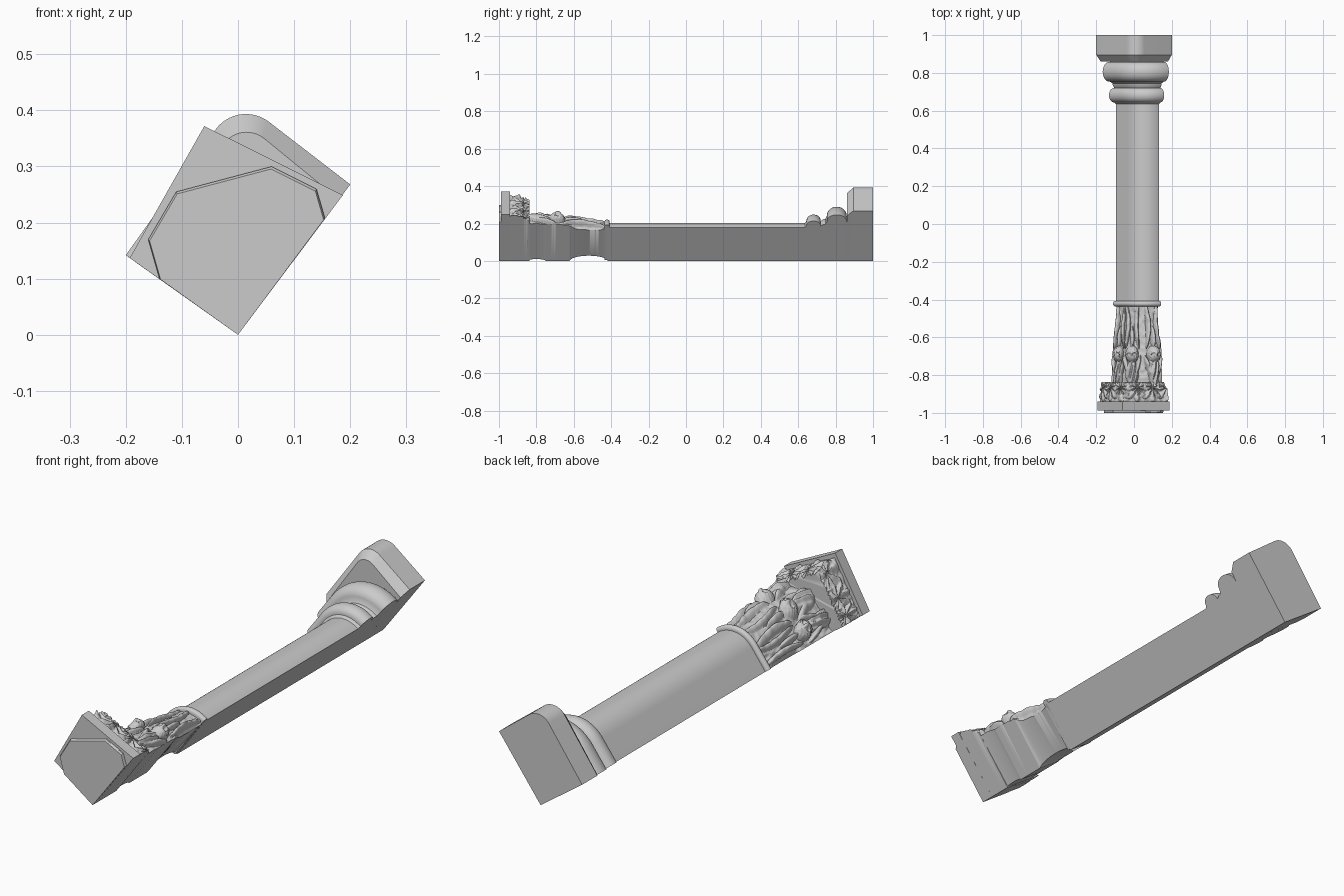
import bpy, bmesh, math
from mathutils import noise, Vector

if "Cube" in bpy.data.objects:
    bpy.data.objects.remove(bpy.data.objects["Cube"])

# Two flat cut planes meet along the y axis; the parts are lofted between them
U = Vector((0.598, 0.801))
V = Vector((-0.816, 0.578))
A0, A1 = math.atan2(U.y, U.x), math.atan2(V.y, V.x)


def arch(R, n=72):
    """Engaged-shaft section: round front, straight flank."""
    c = 0.105
    pts = []
    for i in range(n + 1):
        a = math.pi / 2 * i / n
        e = 2 / 2.15
        pts.append(U * (c + R * math.cos(a) ** e) + V * (R * math.sin(a) ** e))
    pts[-1] = U * c + V * R
    return pts + [V * R]


def rounded(p, r, n=16):
    """Three-corner outline with the middle corner rounded."""
    p = [Vector(q) for q in p]
    d0, d1 = (p[0] - p[1]).normalized(), (p[2] - p[1]).normalized()
    s, e = p[1] + d0 * r, p[1] + d1 * r
    c = s + e - p[1]
    arc = [c + (s - c) * math.cos(math.pi / 2 * i / n) + (e - c) * math.sin(math.pi / 2 * i / n)
           for i in range(n + 1)]
    return [p[0]] + arc + [p[2]]


def ray(poly, a):
    """Distance from the corner axis to an outline at angle a."""
    d = Vector((math.cos(a), math.sin(a)))
    for p, q in zip(poly, poly[1:]):
        c0, c1 = d.cross(p), d.cross(q)
        if c0 <= 1e-6 and c1 >= -1e-6 and c1 > c0:
            return p.lerp(q, min(1, max(0, -c0 / (c1 - c0)))).length
    return (poly[0] if a < (A0 + A1) / 2 else poly[-1]).length


def loft(name, rows, angle=35):
    """Rows are (y, outline, corner lift); outlines share one point count."""
    bm = bmesh.new()
    loops = []
    for y, pts, lift in rows:
        loops.append([bm.verts.new((0, y, lift))] + [bm.verts.new((p.x, y, p.y)) for p in pts])
    n = len(loops[0])
    for a, b in zip(loops, loops[1:]):
        for i in range(n):
            j = (i + 1) % n
            bm.faces.new((a[i], a[j], b[j], b[i]))
    bm.faces.new(loops[0])
    bm.faces.new(loops[-1])
    bmesh.ops.recalc_face_normals(bm, faces=bm.faces)
    me = bpy.data.meshes.new(name)
    bm.to_mesh(me)
    bm.free()
    ob = bpy.data.objects.new(name, me)
    bpy.context.collection.objects.link(ob)
    bpy.ops.object.select_all(action='DESELECT')
    ob.select_set(True)
    bpy.context.view_layer.objects.active = ob
    bpy.ops.object.shade_smooth_by_angle(angle=math.radians(angle))
    return ob


def ring(y, half, base, bulge, n=20):
    return [(y + half * math.cos(math.pi * i / n), base + bulge * math.sin(math.pi * i / n) ** 0.9)
            for i in range(n, -1, -1)]


# Plinth with chamfered inner edge
big = rounded([(0.2, 0.268), (0, 0.422), (-0.2, 0.142)], 0.07)
small = rounded([(0.18, 0.241), (0.005, 0.384), (-0.176, 0.125)], 0.055)
loft("plinth", [(0.86, small, 0), (0.895, big, 0), (1.0, big, 0)])

# Base mouldings and shaft
base = ([(0.635, 0.118)] + ring(0.682, 0.038, 0.128, 0.034) + [(0.735, 0.138), (0.745, 0.14)]
        + ring(0.806, 0.053, 0.155, 0.048) + [(0.861, 0.155)])
loft("base_mouldings", [(y, arch(r), 0) for y, r in base])
loft("shaft", [(-0.42, arch(0.118), 0), (0.64, arch(0.118), 0)])

# Neck ring under the capital
loft("neck_ring", [(y, arch(r), 0.006) for y, r in ring(-0.422, 0.014, 0.122, 0.014, 10)])

# Top slab of the capital with its raised bed
block = [Vector(p) for p in ((0.187, 0.249), (-0.06, 0.372), (-0.193, 0.137))]
bed = [Vector(p) for p in ((0.155, 0.208), (0.14, 0.26), (0.06, 0.3), (-0.11, 0.255), (-0.16, 0.17), (-0.14, 0.1))]
loft("slab_bed", [(-1.0, [p * 0.985 for p in bed], 0), (-0.994, bed, 0), (-0.98, bed, 0)])
loft("slab", [(-0.988, block, 0), (-0.94, block, 0)])

N = 190
ANG = [A0 + (A1 - A0) * i / N for i in range(N + 1)]


def dome(x, y):
    return math.sqrt(max(0.0, 1 - x * x - y * y))


def lerp_table(tab, y):
    for (y0, r0), (y1, r1) in zip(tab, tab[1:]):
        if y <= y1:
            return r0 + (r1 - r0) * (y - y0) / (y1 - y0)
    return tab[-1][1]


def leaf(s, y):
    """Fan-shaped leaves in two staggered rows."""
    best = 0
    for row, y0 in ((0, -0.845), (0.5, -0.895)):
        x = ((s / 0.085 + row) % 1 - 0.5) * 0.085
        t = y0 - y + 0.015
        a = math.atan2(x, t + 0.012)
        r = math.hypot(x, t)
        lobes = 0.5 + 0.5 * math.cos(a * 9)
        best = max(best, dome(r / (0.044 + 0.018 * lobes), 0) * (0.35 + 0.65 * lobes) * (0.8 + row * 0.4))
    return best * 0.02


# Leaf band below the slab
rb = [ray(block, a) for a in ANG]
rows = []
for k in range(49):
    y = -0.955 + 0.118 * k / 48
    f = 0.965 - 0.1 * max(0, (k - 10) / 38)
    pts, s = [], 0
    for i, a in enumerate(ANG):
        h = leaf(s, y) + 0.005 * noise.noise((s * 60, y * 60, 1)) if k > 3 else 0
        r = rb[i] * f + h - 0.008
        pts.append(Vector((math.cos(a), math.sin(a))) * r)
        s += 0.47 / N
    rows.append((y, pts, 0))
loft("leaf_band", rows, 50)

# Carved drum: standing figures above tied stems
RAD = [(-0.85, 0.145), (-0.76, 0.14), (-0.66, 0.138), (-0.58, 0.128), (-0.5, 0.118), (-0.4, 0.116)]
CENTRES = [math.radians(c) for c in (65, 93, 121)]


def figure(d, y, seed):
    # head with face and curled hair
    head = dome(d / 0.034, (y + 0.69) / 0.045)
    h = 0.045 * head
    if head > 0.3:
        h -= 0.008 * dome((abs(d) - 0.012) / 0.008, (y + 0.69) / 0.009)
        h += 0.007 * dome(d / 0.006, (y + 0.683) / 0.016)
        if abs(d) > 0.021 or y > -0.66:
            h += 0.004 * math.cos(y * 420) * math.cos(d * 300)
    # robed body with folds
    w = 0.03 + 0.006 * math.sin(y * 40 + seed)
    body = dome(d / w, (y + 0.79) / 0.085)
    h = max(h, body * (0.034 + 0.005 * math.cos(d * 330 + y * 60)))
    # raised arms
    arm = abs(d) - 0.028 - 0.25 * (y + 0.76)
    h = max(h, 0.026 * dome(arm / 0.012, (y + 0.755) / 0.06))
    # tapering leaf with a hollow middle
    if y > -0.66:
        t = (y + 0.64) / 0.21
        edge = abs(d) - 0.033 + 0.012 * math.sin(3 * t)
        h = max(h, 0.033 * (1 - 0.45 * t) * dome(edge / 0.012, (y + 0.535) / 0.125))
        h = max(h, 0.026 * dome(d / 0.012, (y + 0.60) / 0.06))
    return h


rows = []
M = 130
for k in range(M + 1):
    y = -0.85 + 0.435 * k / M
    outline = arch(lerp_table(RAD, y))
    carve = 0.028 * dome((y + 0.52) / 0.1, 0) + 0.01 * dome((y + 0.8) / 0.05, 0)
    pts = []
    for i, a in enumerate(ANG):
        r = ray(outline, a)
        h = max(figure((a - c) * r, y, j * 2) for j, c in enumerate(CENTRES))
        h += 0.005 * noise.noise((a * 9, y * 35, 4))
        side = min(1, (a - A0) / 0.12, (A1 - a) / 0.12)
        h -= 0.02 * (1 - side) * dome((y + 0.53) / 0.1, 0)
        fade = min(1, (M - k) / 8)
        pts.append(Vector((math.cos(a), math.sin(a))) * (r + h * fade))
    rows.append((y, pts, carve))
loft("carved_capital", rows, 55)
